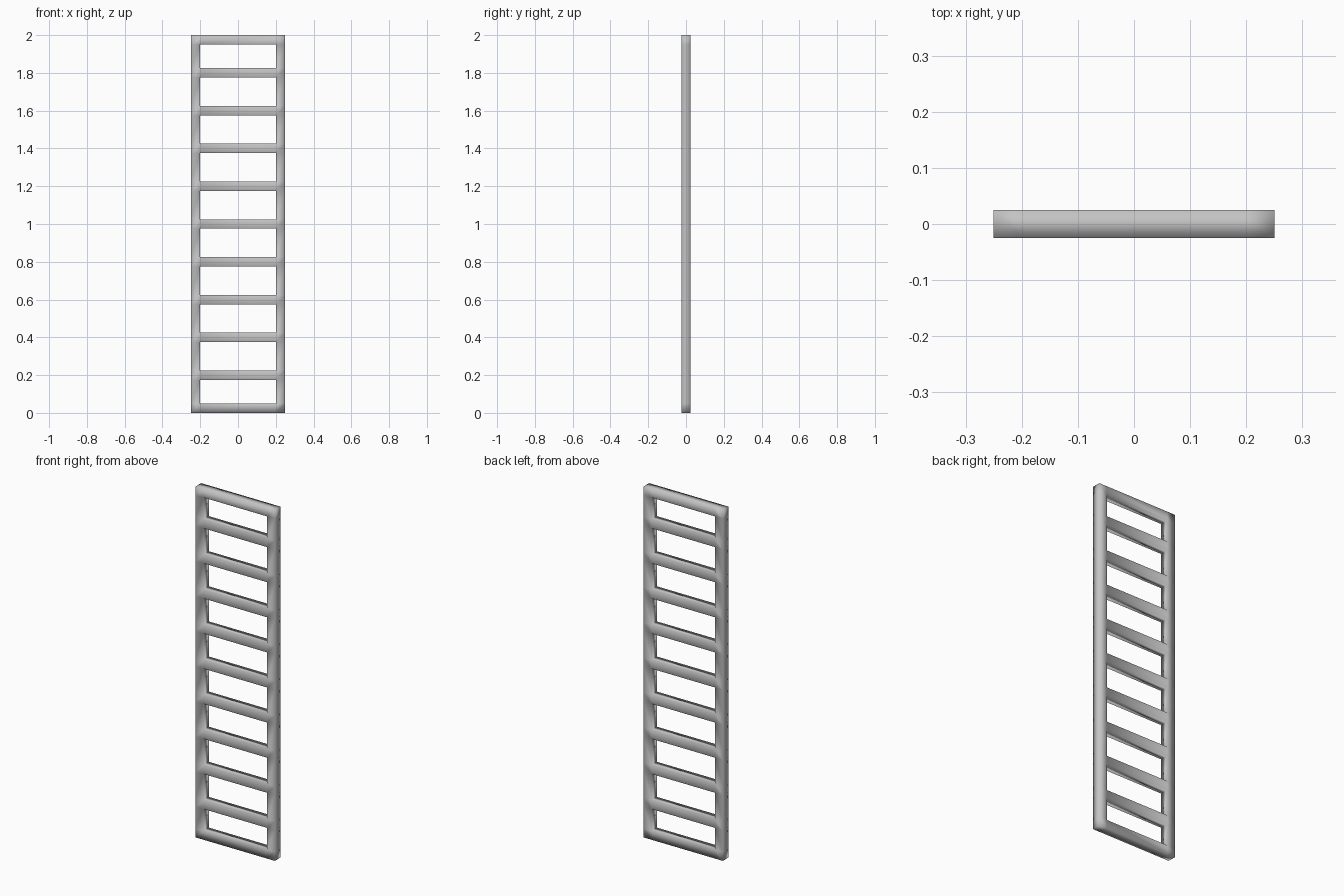
import bpy
import bmesh

cube = bpy.data.objects.get("Cube")
if cube:
    bpy.data.objects.remove(cube, do_unlink=True)

HEIGHT, HALF_WIDTH, BAR = 2.0, 0.25, 0.05
SPACING = 0.2

# Painted metal
metal = bpy.data.materials.new("grey metal")
metal.use_nodes = True
colour = (0.55, 0.55, 0.55, 1)
metal.diffuse_color = colour
metal.node_tree.nodes["Principled BSDF"].inputs["Base Color"].default_value = colour

# Heights of bar edges: bottom bar, nine rungs, top bar
levels = [0, BAR]
for i in range(1, 10):
    levels += [i * SPACING - BAR / 2, i * SPACING + BAR / 2]
levels += [HEIGHT - BAR, HEIGHT]
columns = [-HALF_WIDTH, BAR - HALF_WIDTH, HALF_WIDTH - BAR, HALF_WIDTH]

# Flat ladder outline: rails in the outer columns, rungs in every other row
bm = bmesh.new()
grid = [[bm.verts.new((x, -BAR / 2, z)) for x in columns] for z in levels]
for row in range(len(levels) - 1):
    for col in range(3):
        if col != 1 or row % 2 == 0:
            low, high = grid[row], grid[row + 1]
            bm.faces.new((low[col], low[col + 1], high[col + 1], high[col]))

# Give the outline its depth, keeping the front faces
front = bm.faces[:]
back = bmesh.ops.extrude_face_region(bm, geom=front, use_keep_orig=True)
moved = [v for v in back["geom"] if isinstance(v, bmesh.types.BMVert)]
bmesh.ops.translate(bm, verts=moved, vec=(0, BAR, 0))
bmesh.ops.recalc_face_normals(bm, faces=bm.faces[:])
for face in bm.faces:
    face.smooth = True

mesh = bpy.data.meshes.new("ladder_frame")
bm.to_mesh(mesh)
bm.free()
mesh.materials.append(metal)
ladder = bpy.data.objects.new("ladder_frame", mesh)
bpy.context.collection.objects.link(ladder)
